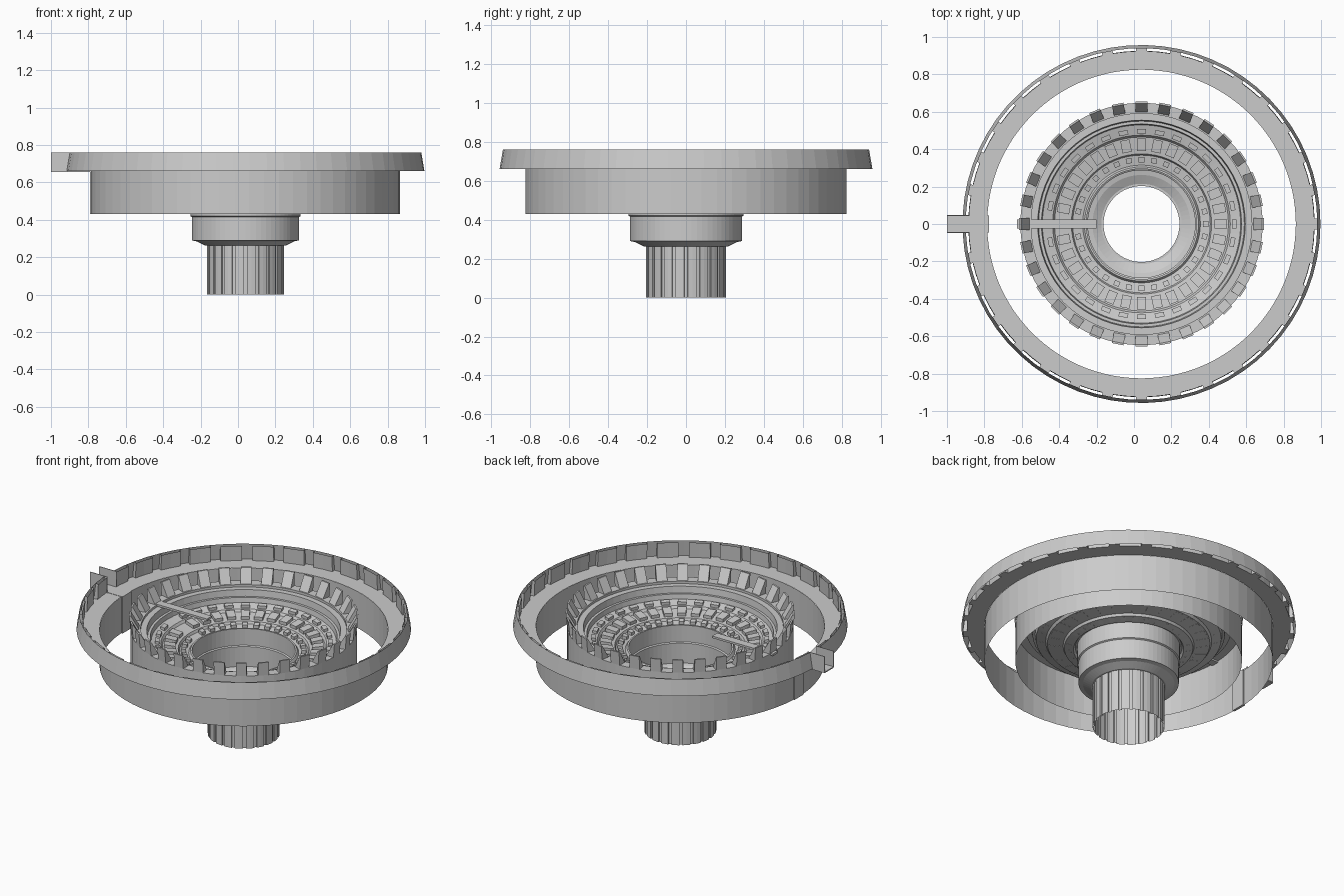
import bpy, bmesh, math
from math import cos, sin, pi, radians

if "Cube" in bpy.data.objects:
    bpy.data.objects.remove(bpy.data.objects["Cube"])

CX = 0.04          # axis of the round body
N = 32             # radial repeats


def finish(name, bm, recalc=True):
    bmesh.ops.remove_doubles(bm, verts=bm.verts, dist=1e-5)
    if recalc:
        bmesh.ops.recalc_face_normals(bm, faces=bm.faces)
    me = bpy.data.meshes.new(name)
    bm.to_mesh(me)
    bm.free()
    ob = bpy.data.objects.new(name, me)
    bpy.context.collection.objects.link(ob)
    return ob


def pt(r, a, z):
    return (CX + r * cos(a), r * sin(a), z)


def sweep(name, rows):
    """rows: list of (angle, [(r, z), ...]) joined in order into a sheet."""
    bm = bmesh.new()
    grid = [[bm.verts.new(pt(r, a, z)) for r, z in prof] for a, prof in rows]
    for p, q in zip(grid, grid[1:]):
        for i in range(len(p) - 1):
            bm.faces.new((p[i], q[i], q[i + 1], p[i + 1]))
    return finish(name, bm)


def revolve(name, prof, segs=64, gap=0.0):
    """Turned sheet, optionally open by +-gap around the -x side."""
    a0, a1 = -pi + gap, pi - gap
    return sweep(name, [(a0 + (a1 - a0) * i / segs, prof) for i in range(segs + 1)])


def notched(name, prof_a, prof_b, n=N, gap=0.0, share=0.6):
    """Turned sheet alternating between two profiles, with radial steps."""
    rows, w = [], pi / n
    lim = pi - gap
    for i in range(n):
        c = -pi + 2 * pi * (i + 0.5) / n
        s = w * share
        for a, p in ((c - w, prof_b), (c - s, prof_b), (c - s, prof_a), (c, prof_a),
                     (c + s, prof_a), (c + s, prof_b), (c + w, prof_b)):
            rows.append((max(-lim, min(lim, a)), p))
    return sweep(name, rows)


def box(name, x0, x1, y0, y1, z0, z1):
    bm = bmesh.new()
    bmesh.ops.create_cube(bm, size=1)
    for v in bm.verts:
        v.co = ((x0 + x1) / 2 + v.co.x * (x1 - x0),
                (y0 + y1) / 2 + v.co.y * (y1 - y0),
                (z0 + z1) / 2 + v.co.z * (z1 - z0))
    return finish(name, bm)


def ring_of_blocks(name, bottom, top, half, n=N, off=0.0, skip=0.0):
    """Blocks around the axis; bottom/top = ((r_in, z), (r_out, z))."""
    bm = bmesh.new()
    for i in range(n):
        a = 2 * pi * (i + off) / n
        if abs(a - pi) < skip:
            continue
        v = []
        for r, z in (bottom[0], bottom[1], top[1], top[0]):
            for s in (-half, half):
                v.append(bm.verts.new((CX + r * cos(a) - s * sin(a),
                                       r * sin(a) + s * cos(a), z)))
        for f in ((0, 1, 3, 2), (2, 3, 5, 4), (4, 5, 7, 6), (6, 7, 1, 0),
                  (0, 2, 4, 6), (1, 7, 5, 3)):
            bm.faces.new([v[k] for k in f])
    return finish(name, bm)


GAP = radians(2.75)

# outer ring: sloped parapet, paved walk with stepped inner parapet, drum wall
revolve("outer_parapet", [(0.957, 0.66), (0.94, 0.76)], 64, GAP)
notched("outer_walk", [(0.825, 0.66), (0.926, 0.66), (0.922, 0.755)],
        [(0.825, 0.66), (0.950, 0.66), (0.938, 0.76)], gap=GAP, share=0.68)
revolve("outer_drum", [(0.825, 0.43), (0.825, 0.66)], 64, GAP)

# entry channel on the left side and its pier
box("entry_floor", -1.0, -0.775, -0.045, 0.045, 0.655, 0.662)
for s, n in ((-1, "front"), (1, "back")):
    y = sorted((s * 0.043, s * 0.047))
    box("entry_wall_" + n, -1.0, -0.88, y[0], y[1], 0.66, 0.76)
box("entry_pier", -0.79, -0.775, -0.045, 0.045, 0.43, 0.66)

# inner drum, rim and stepped bowl down to the well
revolve("inner_drum_and_bowl", [
    (0.648, 0.43), (0.648, 0.665), (0.590, 0.665), (0.590, 0.650), (0.555, 0.650),
    (0.550, 0.610), (0.535, 0.610), (0.530, 0.580), (0.475, 0.565), (0.465, 0.550),
    (0.375, 0.535), (0.368, 0.520), (0.315, 0.510), (0.305, 0.525), (0.295, 0.525),
    (0.295, 0.420), (0.287, 0.415), (0.287, 0.29), (0.262, 0.285), (0.215, 0.262),
    (0.203, 0.262)])

# leaning teeth around the inner rim
ring_of_blocks("rim_teeth", ((0.598, 0.665), (0.648, 0.665)),
               ((0.645, 0.748), (0.655, 0.748)), 0.031)

# blocks on the bowl terraces
ring_of_blocks("terrace_blocks_outer", ((0.483, 0.567), (0.508, 0.574)),
               ((0.483, 0.585), (0.508, 0.590)), 0.025, skip=0.05)
ring_of_blocks("terrace_blocks_middle", ((0.390, 0.537), (0.457, 0.548)),
               ((0.390, 0.557), (0.457, 0.568)), 0.025, skip=0.05)
ring_of_blocks("terrace_blocks_inner", ((0.330, 0.512), (0.358, 0.518)),
               ((0.330, 0.532), (0.358, 0.538)), 0.015, skip=0.05)

# bridge from the rim over the bowl
box("bridge", -0.625, -0.20, -0.025, 0.025, 0.655, 0.668)

# fluted open tube at the bottom
notched("fluted_tube", [(0.206, 0.0), (0.206, 0.265)],
        [(0.197, 0.0), (0.197, 0.265)], n=20, share=0.72)
